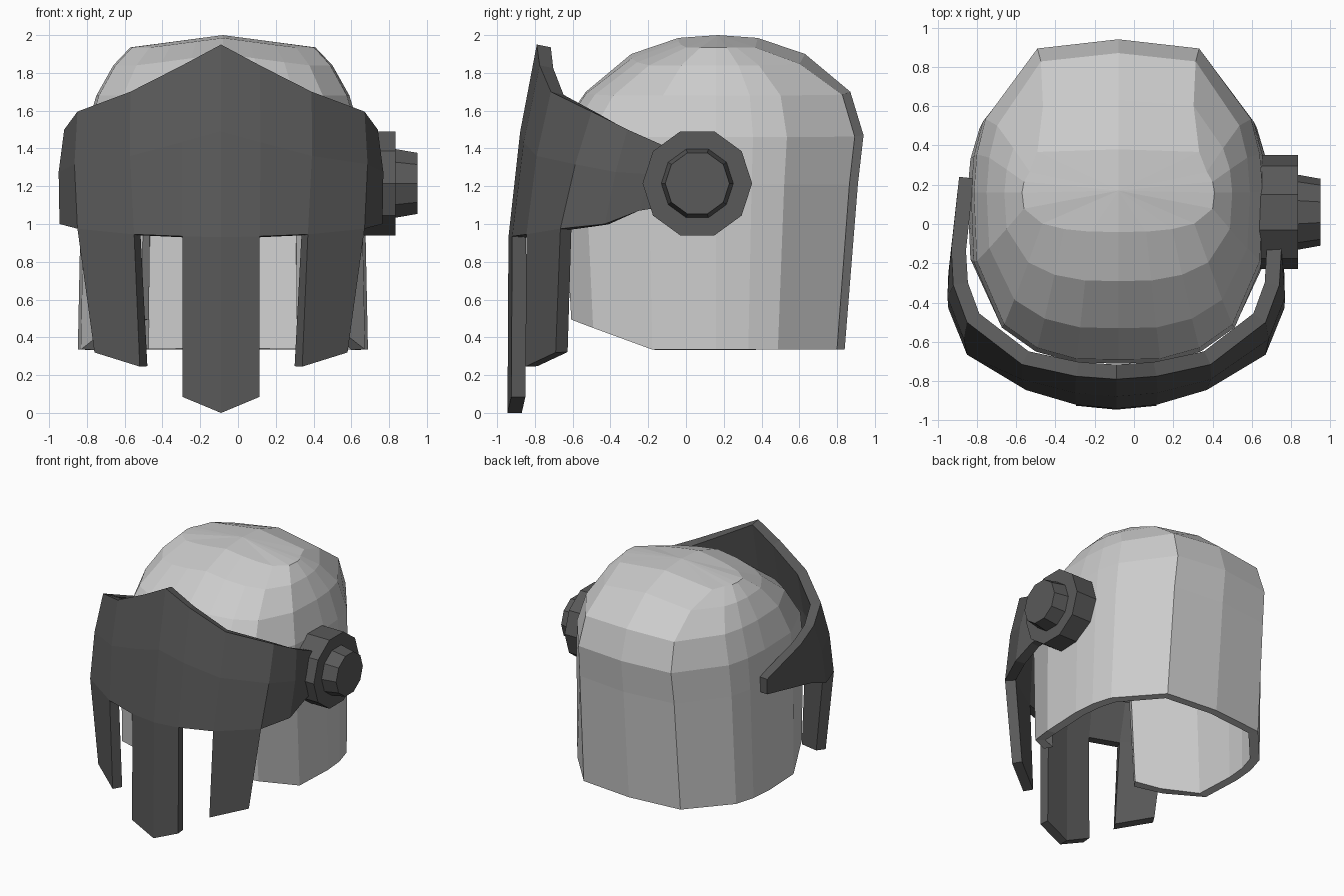
import bpy, math
from mathutils import Vector

if "Cube" in bpy.data.objects:
    bpy.data.objects.remove(bpy.data.objects["Cube"])

dark = bpy.data.materials.new("dark_grey")
dark.diffuse_color = (.1, .1, .1, 1)
dark.use_nodes = True
dark.node_tree.nodes["Principled BSDF"].inputs["Base Color"].default_value = dark.diffuse_color


def add_mesh(name, verts, faces, thickness=0, material=None):
    me = bpy.data.meshes.new(name)
    me.from_pydata(verts, [], faces)
    me.update()
    ob = bpy.data.objects.new(name, me)
    bpy.context.collection.objects.link(ob)
    if material:
        me.materials.append(material)
    if thickness:
        mod = ob.modifiers.new("Thickness", 'SOLIDIFY')
        mod.thickness = thickness
        mod.offset = -1
        mod.use_even_offset = True
    return ob


# Helmet shell: half outline (x, y as a fraction of half width / front / back), lofted through rings
CX, CY = -0.08, 0.16
half = [(0, 1), (.56, .94), (.92, .48), (.98, .25), (1, 0), (.98, -.41),
        (.79, -.79), (.56, -.93), (.29, -.995), (0, -1)]
outline = half + [(-u, v) for u, v in half[-2:0:-1]]
outline.reverse()                       # anticlockwise, so normals point out
n = len(outline)
# z, half width, front y, back y, drop of the sides, widening of the back corners
rings = [(.335, .768, -.665, .84, 0, 1), (1.21, .75, -.71, .91, 0, 1),
         (1.47, .735, -.69, .94, .01, 1), (1.70, .67, -.53, .87, .02, 1.05),
         (1.90, .58, -.29, .63, .06, 1.18), (1.985, .49, -.04, .38, .05, 1.5)]
verts = []
for k, (z, w, front, back, drop, widen) in enumerate(rings):
    for u, v in outline:
        y = CY + v * ((back - CY) if v > 0 else (CY - front))
        cheek = max(0, -.19 - y) * .38 if k == 0 else 0
        if v == .94:
            u *= widen
        verts.append((CX + u * w, y, z - drop * min(1, abs(u) * 1.3) + cheek))
verts.append((CX, .17, 2.0))
faces = []
for k in range(len(rings) - 1):
    for i in range(n):
        j = (i + 1) % n
        vm = (outline[i][1] + outline[j][1]) / 2
        if k == 0 and vm < -.94:        # open face
            continue
        faces.append((k * n + i, k * n + j, (k + 1) * n + j, (k + 1) * n + i))
top = (len(rings) - 1) * n
faces += [(top + i, top + (i + 1) % n, len(verts) - 1) for i in range(n)]
# discard the unused lower front vertices
used = sorted({v for f in faces for v in f})
remap = {v: i for i, v in enumerate(used)}
add_mesh("helmet_shell", [verts[v] for v in used],
         [tuple(remap[v] for v in f) for f in faces], .07)

# Visor with face bars: columns from centre to arm end, (bottom point, top point)
VX = -0.09
cols = [((0, -.94, .93), (0, -.79, 1.95)),
        ((.205, -.92, .935), (.205, -.775, 1.84)),
        ((.46, -.845, .945), (.48, -.715, 1.70)),
        ((.76, -.665, .975), (.76, -.50, 1.595)),
        ((.855, -.43, 1.0), (.83, -.31, 1.50)),
        ((.855, -.25, 1.07), (.84, -.13, 1.42)),
        ((.80, .24, 1.15), (.80, .24, 1.27))]
bar_ends = {0: (0, -.945, 0), 1: (.205, -.925, .085),
            2: (.43, -.85, .245), 3: (.67, -.69, .32)}
verts, faces, index = [], [], {}
for i in range(-6, 7):
    s = -1 if i < 0 else 1
    lo, hi = (Vector(p) for p in cols[abs(i)])
    mid = lo.lerp(hi, .55)
    if abs(i) < 5:
        mid += Vector((mid.x, mid.y, 0)).normalized() * .02
    points = [lo, mid, hi]
    if abs(i) in bar_ends:
        points.append(Vector(bar_ends[abs(i)]))
    for r, p in enumerate(points):
        index[i, r] = len(verts)
        verts.append((VX + s * p.x, p.y, p.z))
for i in range(-6, 6):
    rows = [(0, 1), (1, 2)]
    if i in (-3, -1, 0, 2):
        rows.append((3, 0))
    for a, b in rows:
        faces.append((index[i, a], index[i + 1, a], index[i + 1, b], index[i, b]))
add_mesh("visor_with_bars", verts, faces, .075, dark)


# Side pivot: ten-sided disc and tapered knob, axis along x
def pivot_part(name, x0, x1, r0, r1):
    verts = [(x, .06 + r * math.cos(a), 1.215 + r * math.sin(a))
             for x, r in ((x0, r0), (x1, r1))
             for a in (math.tau * i / 10 for i in range(10))]
    faces = [(i, (i + 1) % 10, (i + 1) % 10 + 10, i + 10) for i in range(10)]
    faces += [tuple(range(9, -1, -1)), tuple(range(10, 20))]
    add_mesh(name, verts, faces, material=dark)


pivot_part("pivot_disc", .64, .835, .29, .29)
pivot_part("pivot_knob", .80, .95, .197, .17)
